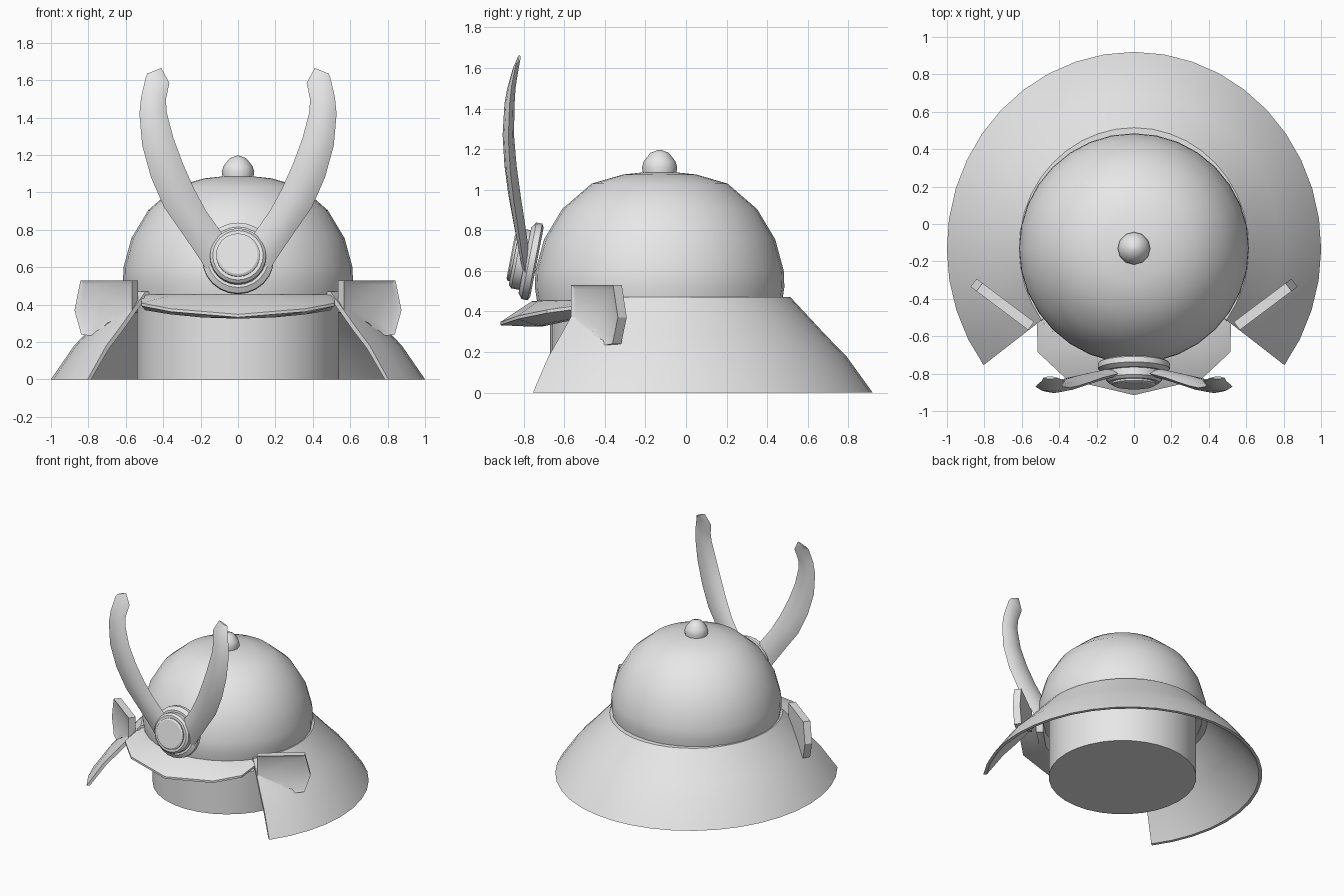
import bpy, bmesh, math
from mathutils import Vector, Matrix

if "Cube" in bpy.data.objects:
    bpy.data.objects.remove(bpy.data.objects["Cube"])

grey = bpy.data.materials.new("plain grey")
grey.diffuse_color = (0.8, 0.8, 0.8, 1)
grey.use_nodes = True
grey.node_tree.nodes["Principled BSDF"].inputs["Base Color"].default_value = grey.diffuse_color
CY = -0.13  # y of the helmet axis


def finish(name, bm, angle=30):
    bmesh.ops.remove_doubles(bm, verts=bm.verts, dist=0.0005)
    bmesh.ops.recalc_face_normals(bm, faces=bm.faces)
    me = bpy.data.meshes.new(name)
    bm.to_mesh(me)
    bm.free()
    me.materials.append(grey)
    ob = bpy.data.objects.new(name, me)
    bpy.context.collection.objects.link(ob)
    bpy.ops.object.select_all(action='DESELECT')
    ob.select_set(True)
    bpy.context.view_layer.objects.active = ob
    bpy.ops.object.shade_smooth_by_angle(angle=math.radians(angle))
    return ob


def loft(bm, rings, loop_rings=False, caps=True):
    """Skin closed rings of equal length."""
    vs = [[bm.verts.new(p) for p in r] for r in rings]
    n = len(vs[0])
    for i in range(len(vs) if loop_rings else len(vs) - 1):
        a, b = vs[i], vs[(i + 1) % len(vs)]
        for j in range(n):
            k = (j + 1) % n
            bm.faces.new((a[j], a[k], b[k], b[j]))
    if caps and not loop_rings:
        bm.faces.new(vs[0])
        bm.faces.new(vs[-1])


def lathe(name, profile, n, matrix, angle=30):
    """Turn (radius, height) points into a capped solid."""
    bm = bmesh.new()
    rings = [[matrix @ Vector((r * math.cos(2 * math.pi * j / n),
                               r * math.sin(2 * math.pi * j / n), z))
              for j in range(n)] for r, z in profile]
    loft(bm, rings)
    return finish(name, bm, angle)


axis = Matrix.Translation((0, CY, 0))

# Head core under the bowl
lathe("head_core", [(0.54, 0), (0.54, 0.47)], 32, axis)

# Bowl and top knob
lathe("bowl", [(0.605, 0.455), (0.615, 0.52), (0.612, 0.60), (0.57, 0.755),
               (0.48, 0.905), (0.335, 1.03), (0.18, 1.075), (0.04, 1.09)], 32, axis, 40)
lathe("top_knob", [(0.08, 1.07), (0.087, 1.11), (0.078, 1.14), (0.045, 1.182),
                   (0.008, 1.196)], 12, axis, 50)

# Flared neck guard, open at the front
section = [(0.59, 0.47), (0.645, 0.47), (0.82, 0.282), (0.92, 0.18), (1.05, 0.0),
           (1.025, 0.0), (0.90, 0.165), (0.80, 0.265), (0.635, 0.445), (0.59, 0.445)]
bm = bmesh.new()
rings = []
for i in range(29):
    a = math.radians(-36.5 + 253 * i / 28)
    rings.append([(r * 0.953 * math.cos(a), CY + r * math.sin(a), z) for r, z in section])
loft(bm, rings)
finish("neck_guard", bm)

# Visor: a wedge thinning to a pointed front edge
outer = [(0.52, -0.50, 0.425), (0.515, -0.685, 0.40), (0.36, -0.83, 0.37), (0, -0.915, 0.34)]
outer = outer + [(-x, y, z) for x, y, z in outer[-2::-1]]
bm = bmesh.new()
rings = []
for i, (x, y, z) in enumerate(outer):
    a = math.radians(-38 - 104 * i / 6)
    c, s = math.cos(a), math.sin(a)
    low = 0.37 - 0.045 * math.sin(math.pi * i / 6)
    rings.append([(0.58 * c, CY + 0.58 * s, 0.455), (0.63 * c, CY + 0.63 * s, 0.45),
                  (x, y, z + 0.008), (x, y, z - 0.008),
                  (0.63 * c, CY + 0.63 * s, low), (0.58 * c, CY + 0.58 * s, low)])
loft(bm, rings)
finish("visor", bm)

# Round crest badge, leaning back, in three steps
lean = Matrix.Translation((0, -0.735, 0.642)) @ Matrix.Rotation(math.radians(79), 4, 'X')
lathe("badge_back", [(0.175, 0.0), (0.192, 0.01), (0.192, 0.04), (0.165, 0.06)], 24, lean)
lathe("badge_ring", [(0.15, 0.05), (0.15, 0.10), (0.135, 0.115)], 24, lean)
lathe("badge_cap", [(0.117, 0.11), (0.117, 0.125), (0.105, 0.132)], 24, lean)

# Horns: outer x, z, inner x, z, depth y, half thickness
horn = [(0.16, 0.56, 0.02, 0.70, -0.785, 0.022), (0.195, 0.63, 0.085, 0.78, -0.80, 0.025),
        (0.29, 0.77, 0.17, 0.90, -0.822, 0.028), (0.395, 0.92, 0.235, 1.02, -0.845, 0.03),
        (0.465, 1.08, 0.295, 1.155, -0.865, 0.03), (0.512, 1.25, 0.345, 1.29, -0.876, 0.028),
        (0.527, 1.42, 0.382, 1.43, -0.87, 0.025), (0.518, 1.51, 0.385, 1.50, -0.86, 0.02),
        (0.492, 1.62, 0.367, 1.585, -0.838, 0.014), (0.485, 1.635, 0.41, 1.665, -0.822, 0.007)]
for side, s in (("right", 1), ("left", -1)):
    bm = bmesh.new()
    rings = []
    for xo, zo, xi, zi, y, t in horn:
        rings.append([(s * (xo + (xi - xo) * f), y + d * t, zo + (zi - zo) * f)
                      for f, d in ((0, 0), (0.2, -0.7), (0.5, -1), (0.8, -0.7),
                                   (1, 0), (0.8, 0.7), (0.5, 1), (0.2, 0.7))])
    loft(bm, rings)
    finish(side + "_horn", bm, 40)

# Turned-back side plates with a recessed panel on the front
plate = [(0, 0.53), (0.345, 0.53), (0.385, 0.37), (0.34, 0.24),
         (0.24, 0.23), (0.17, 0.30), (0, 0.36)]
for side, s in (("right", 1), ("left", -1)):
    bm = bmesh.new()
    rings = [[(s * (0.55 + 0.8 * u + 0.6 * t), -0.545 + 0.6 * u - 0.8 * t, z)
              for u, z in plate] for t in (-0.027, 0.027)]
    loft(bm, rings)
    bmesh.ops.recalc_face_normals(bm, faces=bm.faces)
    front = [f for f in bm.faces if f.normal.y < -0.75 and len(f.verts) == 7]
    bmesh.ops.inset_region(bm, faces=front, thickness=0.03)
    bmesh.ops.translate(bm, verts=front[0].verts, vec=-0.012 * front[0].normal)
    finish(side + "_side_plate", bm)
